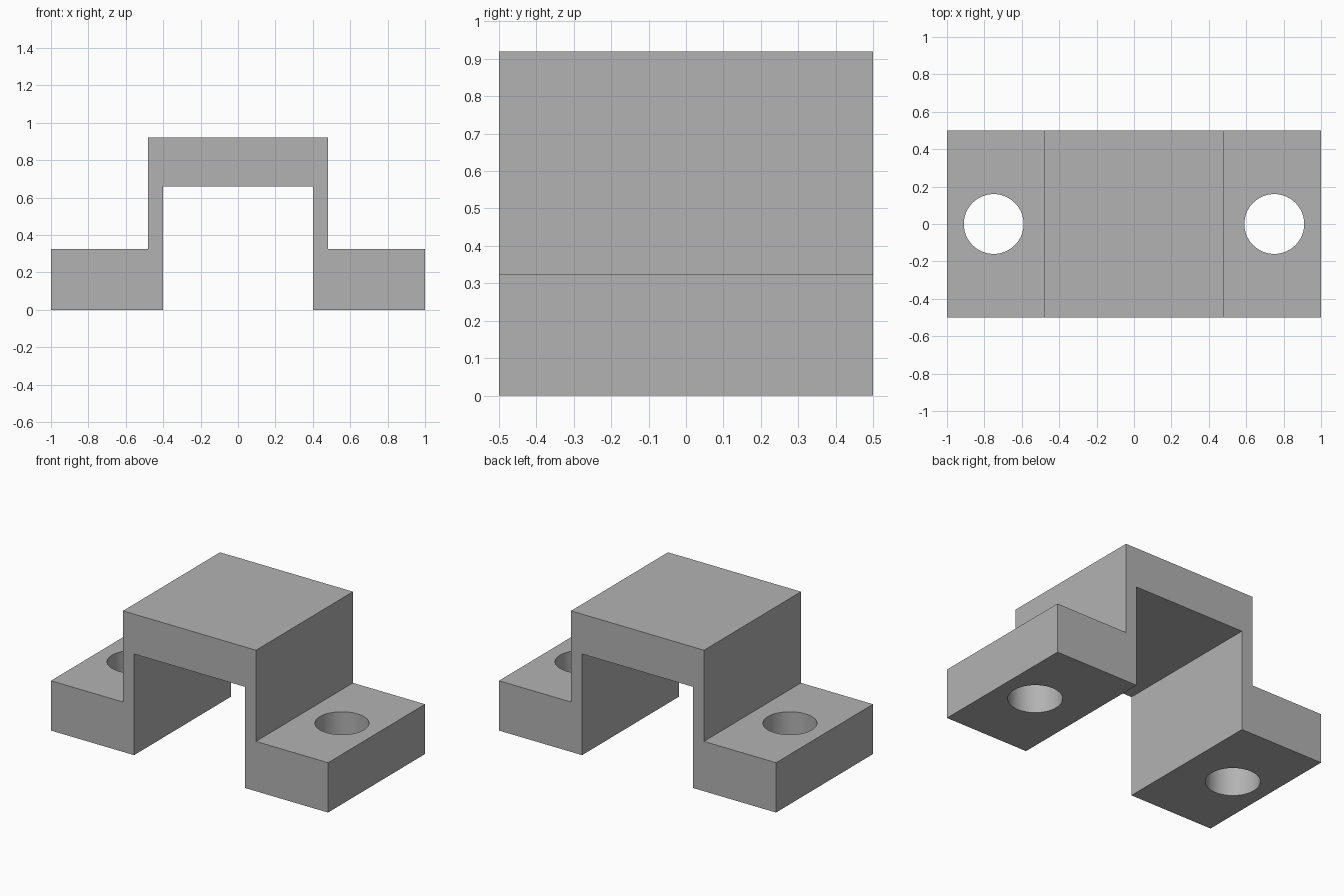
import bpy
import bmesh

if "Cube" in bpy.data.objects:
    bpy.data.objects.remove(bpy.data.objects["Cube"], do_unlink=True)

DEPTH = 1.0
HOLE_X, HOLE_RADIUS = 0.75, 0.16

# Plain grey material
grey = bpy.data.materials.new("plain_grey")
grey.use_nodes = True
colour = (0.45, 0.45, 0.45, 1)
grey.diffuse_color = colour
for node in grey.node_tree.nodes:
    if node.type == "BSDF_PRINCIPLED":
        node.inputs["Base Color"].default_value = colour

# Hat-shaped bracket: half profile mirrored across x, then extruded in depth
half = [(0.40, 0.66), (0.40, 0), (1, 0), (1, 0.325), (0.48, 0.325), (0.48, 0.92)]
profile = half + [(-x, z) for x, z in reversed(half)]

bm = bmesh.new()
face = bm.faces.new([bm.verts.new((x, -DEPTH / 2, z)) for x, z in profile])
result = bmesh.ops.extrude_face_region(bm, geom=[face])
new_verts = [v for v in result["geom"] if isinstance(v, bmesh.types.BMVert)]
bmesh.ops.translate(bm, vec=(0, DEPTH, 0), verts=new_verts)
bmesh.ops.recalc_face_normals(bm, faces=bm.faces)
mesh = bpy.data.meshes.new("saddle_bracket")
bm.to_mesh(mesh)
bm.free()
mesh.materials.append(grey)
bracket = bpy.data.objects.new("saddle_bracket", mesh)
bpy.context.collection.objects.link(bracket)

# Round bolt holes through both feet
for side in (-1, 1):
    bpy.ops.mesh.primitive_cylinder_add(
        vertices=64, radius=HOLE_RADIUS, depth=1, location=(side * HOLE_X, 0, 0.16))
    cutter = bpy.context.object
    cutter.name = "hole_cutter"
    cutter.hide_render = True
    cutter.data.materials.append(grey)
    cut = bracket.modifiers.new("bolt_hole", "BOOLEAN")
    cut.operation = "DIFFERENCE"
    cut.solver = "EXACT"
    cut.object = cutter
    bpy.ops.object.select_all(action="DESELECT")
    bracket.select_set(True)
    bpy.context.view_layer.objects.active = bracket
    bpy.ops.object.modifier_apply(modifier=cut.name)
    bpy.data.objects.remove(cutter, do_unlink=True)

# Smooth hole walls, crisp outer edges
bpy.ops.object.shade_smooth_by_angle()
